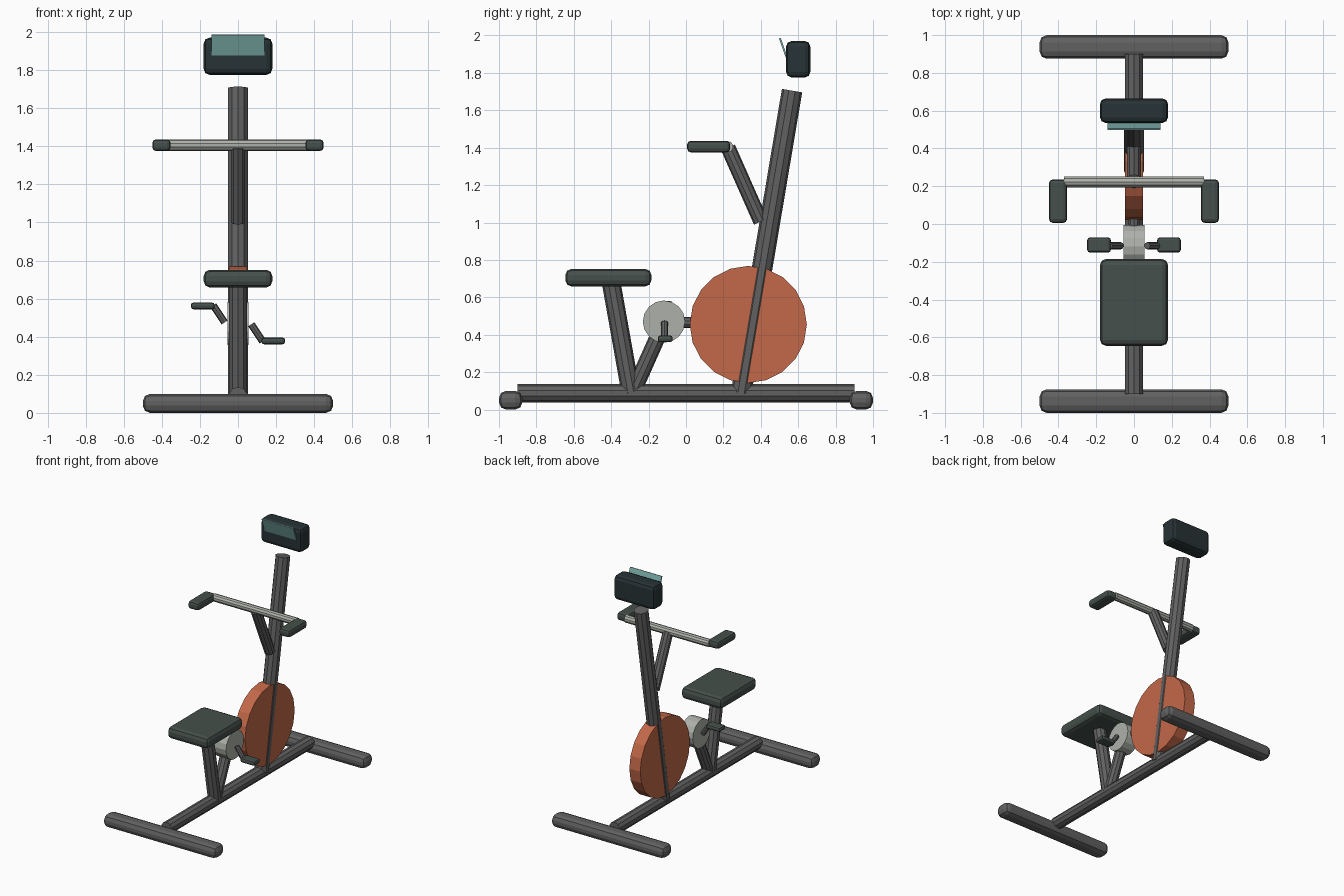
import bpy, bmesh
from mathutils import Matrix, Vector

if "Cube" in bpy.data.objects:
    bpy.data.objects.remove(bpy.data.objects["Cube"])


def material(name, rgb):
    m = bpy.data.materials.new(name)
    m.diffuse_color = (*rgb, 1)
    m.use_nodes = True
    m.node_tree.nodes["Principled BSDF"].inputs["Base Color"].default_value = m.diffuse_color
    return m


FRAME = material("frame_grey", (0.12, 0.12, 0.12))
PAD = material("pad_green", (0.06, 0.08, 0.07))
ORANGE = material("wheel_orange", (0.55, 0.14, 0.065))
METAL = material("light_metal", (0.42, 0.44, 0.40))
DARK = material("console_dark", (0.02, 0.032, 0.035))
GLASS = material("screen_teal", (0.2, 0.42, 0.4))


def finish(name, bm, mat):
    mesh = bpy.data.meshes.new(name)
    bm.to_mesh(mesh)
    bm.free()
    mesh.materials.append(mat)
    ob = bpy.data.objects.new(name, mesh)
    bpy.context.collection.objects.link(ob)
    return ob


def rod(name, a, b, r, mat=FRAME, sides=10):
    """Flat-sided cylinder between two points."""
    a, b = Vector(a), Vector(b)
    z = (b - a).normalized()
    ref = Vector((1, 0, 0)) if abs(z.x) < 0.1 else Vector((0, 1, 0))
    y = z.cross(ref).normalized()
    x = y.cross(z)
    m = Matrix((x, y, z)).transposed().to_4x4()
    m.translation = (a + b) / 2
    bm = bmesh.new()
    bmesh.ops.create_cone(bm, cap_ends=True, segments=sides, radius1=r, radius2=r,
                          depth=(b - a).length, matrix=m)
    return finish(name, bm, mat)


def block(name, center, size, mat, bevel=0.0, segments=2, tilt=0.0):
    """Box with rounded edges, optionally tilted about x."""
    bm = bmesh.new()
    bmesh.ops.create_cube(bm, size=1, matrix=Matrix.Diagonal((*size, 1)))
    if bevel:
        bmesh.ops.bevel(bm, geom=bm.edges[:], offset=bevel, segments=segments,
                        profile=0.5, affect='EDGES')
    ob = finish(name, bm, mat)
    ob.location = center
    ob.rotation_euler.x = tilt
    return ob


# Base
for label, y in (("front_foot", -0.9375), ("rear_foot", 0.9375)):
    block(label, (0, y, 0.05), (1.0, 0.125, 0.1), FRAME, 0.038)
rod("base_rail", (0, -0.9, 0.0875), (0, 0.9, 0.0875), 0.049)

# Frame posts
rod("main_post", (0, 0.295, 0.09), (0, 0.567, 1.705), 0.055)
rod("seat_post", (0, -0.295, 0.09), (0, -0.402, 0.69), 0.05)
rod("crank_support", (0, -0.285, 0.09), (0, -0.115, 0.47), 0.043)

# Flywheel and drive
rod("flywheel", (-0.048, 0.333, 0.455), (0.048, 0.333, 0.455), 0.313, ORANGE, 20)
rod("crank_disc", (-0.055, -0.118, 0.47), (0.055, -0.118, 0.47), 0.113, METAL, 16)
rod("drive_link", (0, -0.118, 0.467), (0, 0.333, 0.46), 0.03)

# Cranks and pedals, opposite each other
for label, s in (("right", 1), ("left", -1)):
    rod(label + "_crank", (s * 0.07, -0.115, 0.47 - s * 0.005),
        (s * 0.13, -0.115, 0.47 - s * 0.095), 0.019, FRAME, 8)
    block(label + "_pedal", (s * 0.185, -0.111, 0.47 - s * 0.092),
          (0.125, 0.08, 0.036), PAD, 0.014)

# Seat
block("seat", (0, -0.415, 0.705), (0.36, 0.46, 0.093), PAD, 0.032)

# Handlebar
rod("handlebar_stem", (0, 0.4, 1.005), (0, 0.225, 1.4), 0.04)
rod("handlebar", (-0.37, 0.223, 1.405), (0.37, 0.223, 1.405), 0.03, METAL)
for label, s in (("right", 1), ("left", -1)):
    block(label + "_grip", (s * 0.402, 0.121, 1.406), (0.096, 0.23, 0.062), PAD, 0.02)

# Console with a slanted screen
block("console", (0, 0.6, 1.873), (0.36, 0.13, 0.195), DARK, 0.03)
block("console_screen", (0, 0.525, 1.92), (0.28, 0.01, 0.14), GLASS, tilt=0.34)
